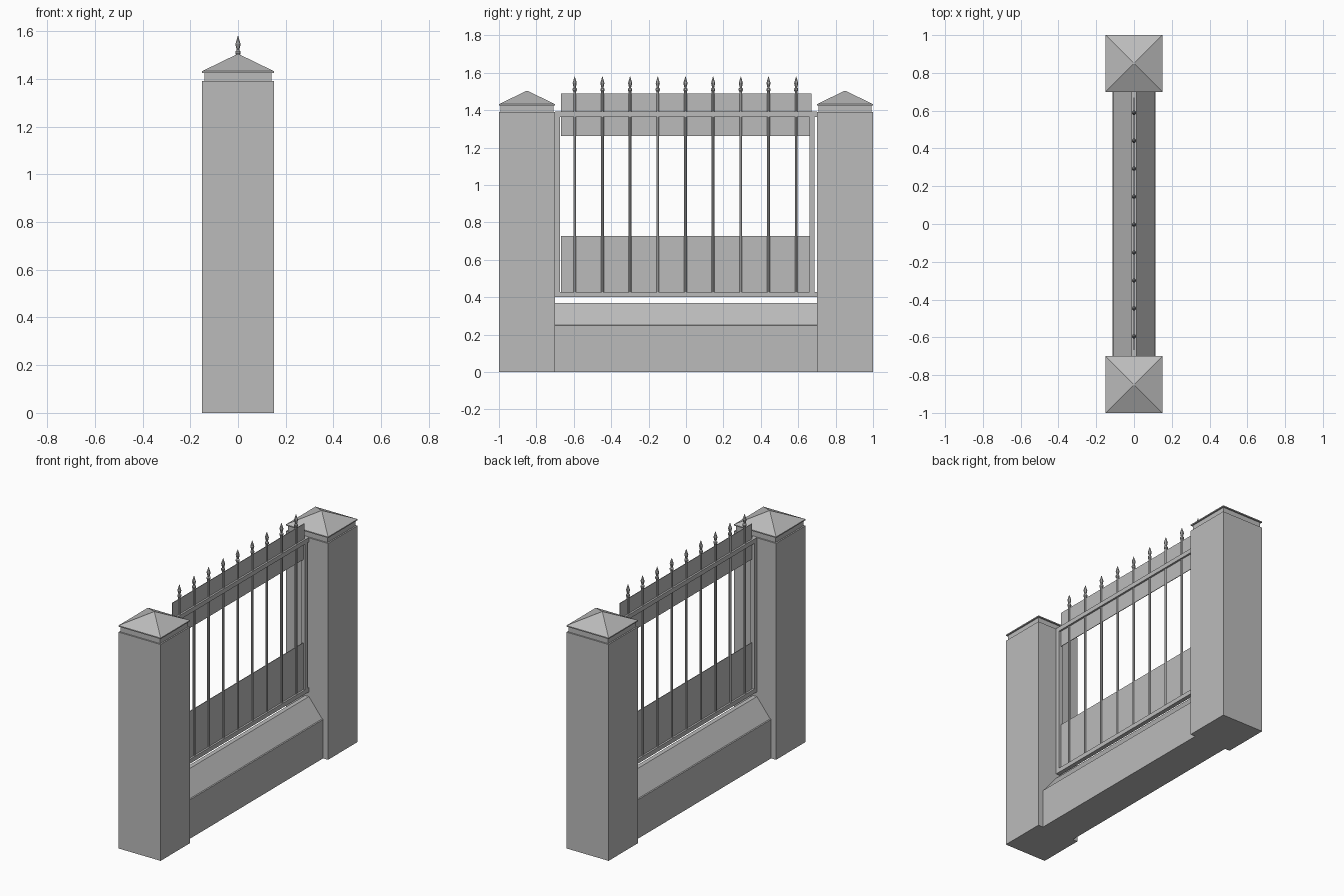
import bpy, bmesh, math

old = bpy.data.objects.get("Cube")
if old:
    bpy.data.objects.remove(old, do_unlink=True)

grey = bpy.data.materials.new("plain_grey")
grey.use_nodes = True
colour = (0.5, 0.5, 0.5, 1)
grey.diffuse_color = colour
grey.node_tree.nodes["Principled BSDF"].inputs["Base Color"].default_value = colour


def finish(name, bm):
    bmesh.ops.recalc_face_normals(bm, faces=bm.faces)
    mesh = bpy.data.meshes.new(name)
    bm.to_mesh(mesh)
    bm.free()
    mesh.materials.append(grey)
    obj = bpy.data.objects.new(name, mesh)
    bpy.context.collection.objects.link(obj)
    return obj


def box(name, x, y, z):
    """Box from (min, max) ranges."""
    bm = bmesh.new()
    bmesh.ops.create_cube(bm, size=1)
    for v in bm.verts:
        v.co = [r[0] if c < 0 else r[1] for c, r in zip(v.co, (x, y, z))]
    return finish(name, bm)


def stack(name, profile, sides, y, turn=0.0):
    """Closed stack of regular rings from (radius, height) pairs."""
    bm = bmesh.new()
    rings = []
    for r, z in profile:
        angles = [turn + math.tau * i / sides for i in range(sides)]
        rings.append([bm.verts.new((r * math.cos(a), y + r * math.sin(a), z)) for a in angles])
    for low, high in zip(rings, rings[1:]):
        for i in range(sides):
            j = (i + 1) % sides
            bm.faces.new((low[i], low[j], high[j], high[i]))
    bm.faces.new(rings[0])
    bm.faces.new(rings[-1])
    return finish(name, bm)


# Square pillars with a recessed neck and pyramid cap
pillar = [(0.15, 0), (0.15, 1.39), (0.141, 1.39), (0.141, 1.425),
          (0.15, 1.425), (0.15, 1.432), (0.004, 1.503)]
pillar = [(r * math.sqrt(2), z) for r, z in pillar]
for label, y in (("front", -0.85), ("back", 0.85)):
    stack(label + "_pillar", pillar, 4, y, math.pi / 4)

# Low wall with sloped coping
half = [(0.115, 0), (0.115, 0.25), (0.108, 0.252), (0.014, 0.37)]
outline = half + [(-x, z) for x, z in reversed(half)]
bm = bmesh.new()
wall = bm.faces.new([bm.verts.new((x, -0.7, z)) for x, z in outline])
ends = bmesh.ops.extrude_face_region(bm, geom=[wall])["geom"]
bmesh.ops.translate(bm, vec=(0, 1.4, 0),
                    verts=[e for e in ends if isinstance(e, bmesh.types.BMVert)])
finish("low_wall", bm)

# Railing frame
depth = (-0.014, 0.014)
box("bottom_rail", depth, (-0.7, 0.7), (0.4, 0.428))
box("top_rail", depth, (-0.7, 0.7), (1.364, 1.392))
box("front_stile", depth, (-0.7, -0.673), (0.428, 1.364))
box("back_stile", depth, (0.66, 0.687), (0.428, 1.364))

# Thin sheets along the middle of the railing
sheet = (-0.002, 0.002)
box("lower_sheet", sheet, (-0.668, 0.671), (0.4, 0.727))
box("upper_sheet", sheet, (-0.668, 0.671), (1.262, 1.49))

# Upright bars topped by spear points
spear = [(0.008, 0.41), (0.008, 1.5), (0.012, 1.505), (0.012, 1.515),
         (0.006, 1.52), (0.012, 1.545), (0.001, 1.58)]
for i in range(9):
    stack(f"spear_bar_{i + 1}", spear, 8, (i - 4) * 0.148 - 0.003, math.pi / 8)
